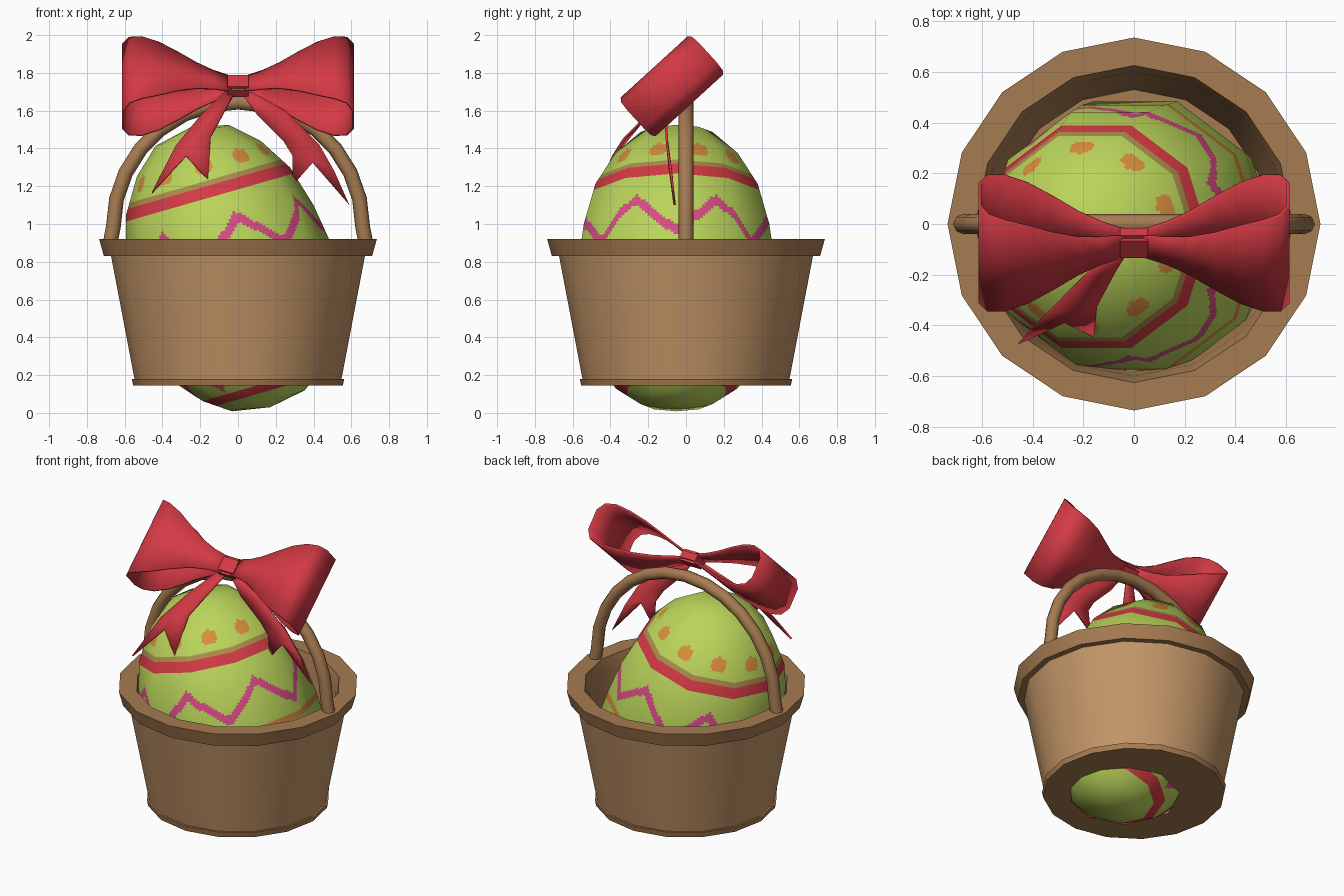
import bpy, bmesh, math
from mathutils import Vector

if "Cube" in bpy.data.objects:
    bpy.data.objects.remove(bpy.data.objects["Cube"])


def mat(name, r, g, b):
    m = bpy.data.materials.new(name)
    m.diffuse_color = (r, g, b, 1)
    m.use_nodes = True
    m.node_tree.nodes["Principled BSDF"].inputs["Base Color"].default_value = m.diffuse_color
    return m


TAN = mat("basket_tan", .545, .305, .136)
BROWN = mat("trim_brown", .385, .2, .082)
RED = mat("ribbon_red", .658, .042, .058)
GREEN = mat("egg_green", .491, .658, .102)
PINK = mat("egg_pink", .68, .07, .235)
ORANGE = mat("egg_orange", .679, .262, .045)
OLIVE = mat("egg_olive", .402, .262, .07)


def finish(name, bm, mats, angle=35, recalc=True):
    bmesh.ops.remove_doubles(bm, verts=bm.verts, dist=1e-5)
    if recalc:
        bmesh.ops.recalc_face_normals(bm, faces=bm.faces)
    me = bpy.data.meshes.new(name)
    bm.to_mesh(me)
    bm.free()
    for m in mats:
        me.materials.append(m)
    ob = bpy.data.objects.new(name, me)
    bpy.context.collection.objects.link(ob)
    bpy.ops.object.select_all(action='DESELECT')
    ob.select_set(True)
    bpy.context.view_layer.objects.active = ob
    bpy.ops.object.shade_smooth_by_angle(angle=math.radians(angle))
    return ob


def grid(bm, rows, closed=False, rule=None):
    """Skin rows of points with quads; rule(row, col) gives the material."""
    vs = [[bm.verts.new(p) for p in row] for row in rows]
    n = len(rows[0])
    for i in range(len(rows) - 1):
        for j in range(n if closed else n - 1):
            k = (j + 1) % n
            f = bm.faces.new((vs[i][j], vs[i][k], vs[i + 1][k], vs[i + 1][j]))
            if rule:
                f.material_index = rule(i, j)


def ring(r, z, n):
    return [(r * math.cos(2 * math.pi * k / n), r * math.sin(2 * math.pi * k / n), z) for k in range(n)]


# basket: one lathed profile, walls tan, rim, foot and inside brown
profile = [(0, .145), (.555, .145), (.562, .18), (.548, .18), (.672, .83), (.71, .83),
           (.735, .92), (.625, .92), (.6, .83), (.53, .2), (0, .2)]
bm = bmesh.new()
grid(bm, [ring(r, z, 16) for r, z in profile], True, lambda i, j: 0 if i == 3 else 1)
finish("basket", bm, [TAN, BROWN], 30)

# handle: round tube on a half circle
path = [(.68, .88)] + [(.66 * math.cos(a), .985 + .66 * math.sin(a))
                       for a in (math.pi * k / 14 for k in range(15))] + [(-.68, .88)]
bm = bmesh.new()
rows = []
for i, (x, z) in enumerate(path):
    a, b = path[max(i - 1, 0)], path[min(i + 1, len(path) - 1)]
    d = Vector((b[0] - a[0], 0, b[1] - a[1])).normalized()
    side = Vector((d.z, 0, -d.x))
    rows.append([Vector((x, 0, z)) + .039 * (math.cos(q) * side + math.sin(q) * Vector((0, 1, 0)))
                 for q in (math.pi * k / 4 for k in range(8))])
grid(bm, rows, True)
finish("handle", bm, [BROWN], 60)

# egg: ten-sided, tilted, painted by height t and angle
EGG = [(0, 0), (.035, .2), (.13, .335), (.27, .455), (.43, .53), (.6, .56), (.77, .545),
       (.965, .516), (1.19, .452), (1.369, .341), (1.497, .202), (1.54, 0)]
SUB, SIDES, PER = 13, 10, 20
levels = []
for (t0, r0), (t1, r1) in zip(EGG, EGG[1:]):
    levels += [(t0 + (t1 - t0) * s / SUB, r0 + (r1 - r0) * s / SUB) for s in range(SUB)]
levels.append(EGG[-1])


def egg_ring(r, t):
    c = [Vector(p) for p in ring(r, t, SIDES)]
    return [c[k].lerp(c[(k + 1) % SIDES], s / PER) for k in range(SIDES) for s in range(PER)]


def zigzag(deg, low, high):
    u = ((deg + 26) / (360 / 7)) % 1
    return low + (high - low) * abs(2 * u - 1)


def paint(i, j):
    t = (levels[i][0] + levels[i + 1][0]) / 2
    r = (levels[i][1] + levels[i + 1][1]) / 2
    deg = (j + .5) * 360 / (SIDES * PER)
    if 1.163 < t < 1.218 or .085 < t < .135:
        return 1
    if 1.218 < t < 1.243:
        return 4
    if abs(t - zigzag(deg, .82, 1.02)) < .03 or abs(t - zigzag(deg, .34, .17)) < .025:
        return 2
    if .7 < t < .74:
        return 3
    off = (deg - 20 + 18) % 36 - 18
    if math.hypot(math.radians(off) * r, (t - 1.322) * 1.2) < .05:
        return 3
    return 0


bm = bmesh.new()
grid(bm, [egg_ring(r, t) for t, r in levels], True, paint)
egg = finish("egg", bm, [GREEN, RED, PINK, ORANGE, OLIVE], 80)
egg.data.normals_split_custom_set_from_vertices(
    [Vector((v.co.x / .3, v.co.y / .3, (v.co.z - .68) / .62)).normalized() for v in egg.data.vertices])
egg.location = (.17, -.05, .03)
egg.rotation_euler = (0, math.radians(-16), 0)

# bow: loops in a tilted frame (x, ribbon width w, ribbon depth n)
C, W, N = Vector((0, -.075, 1.73)), Vector((0, .74, .675)), Vector((0, -.675, .74))


def bow_point(x, w, n):
    return C + Vector((x, 0, 0)) + w * W + n * N


def thicken(ob, thickness=.012):
    m = ob.modifiers.new("thickness", 'SOLIDIFY')
    m.thickness = thickness
    m.offset = 0


half = [(.03, .055, .015), (.13, .07, .045), (.22, .098, .075), (.32, .15, .105), (.42, .205, .125),
        (.51, .24, .132), (.575, .255, .115), (.608, .26, .065)]
loop = half + [(x, w, -n) for x, w, n in reversed(half)]
for side, sx in (("right", 1), ("left", -1)):
    bm = bmesh.new()
    grid(bm, [[bow_point(sx * x, w * s, n) for s in (-1, 0, 1)] for x, w, n in loop])
    thicken(finish("bow_loop_" + side, bm, [RED], 60))

# knot: a small bevelled block
bm = bmesh.new()
bmesh.ops.create_cube(bm, size=1)
for v in bm.verts:
    v.co = bow_point(v.co.x * .112, v.co.y * .12, v.co.z * .075)
bmesh.ops.bevel(bm, geom=[e for e in bm.edges if abs((e.verts[0].co - e.verts[1].co).x) > .1],
                offset=.015, segments=2, affect='EDGES')
finish("bow_knot", bm, [RED], 50)

# tails: outer edge, middle and inner edge, the last row making the notch
tails = {
    "left": [[(-.07, -.1, 1.7), (-.045, -.1, 1.69), (-.02, -.1, 1.69)],
             [(-.2, -.21, 1.57), (-.14, -.2, 1.57), (-.075, -.19, 1.59)],
             [(-.33, -.34, 1.41), (-.235, -.335, 1.44), (-.145, -.32, 1.46)],
             [(-.455, -.47, 1.165), (-.275, -.385, 1.36), (-.16, -.44, 1.235)]],
    "right": [[(.07, -.1, 1.7), (.045, -.1, 1.69), (.02, -.1, 1.69)],
              [(.25, -.11, 1.6), (.18, -.11, 1.58), (.1, -.11, 1.58)],
              [(.43, -.1, 1.42), (.33, -.1, 1.43), (.24, -.1, 1.44)],
              [(.51, -.08, 1.28), (.39, -.09, 1.33), (.29, -.09, 1.36)],
              [(.59, -.06, 1.1), (.395, -.09, 1.325), (.29, -.07, 1.205)]],
}
for side, rows in tails.items():
    bm = bmesh.new()
    grid(bm, rows)
    thicken(finish("bow_tail_" + side, bm, [RED], 60))
